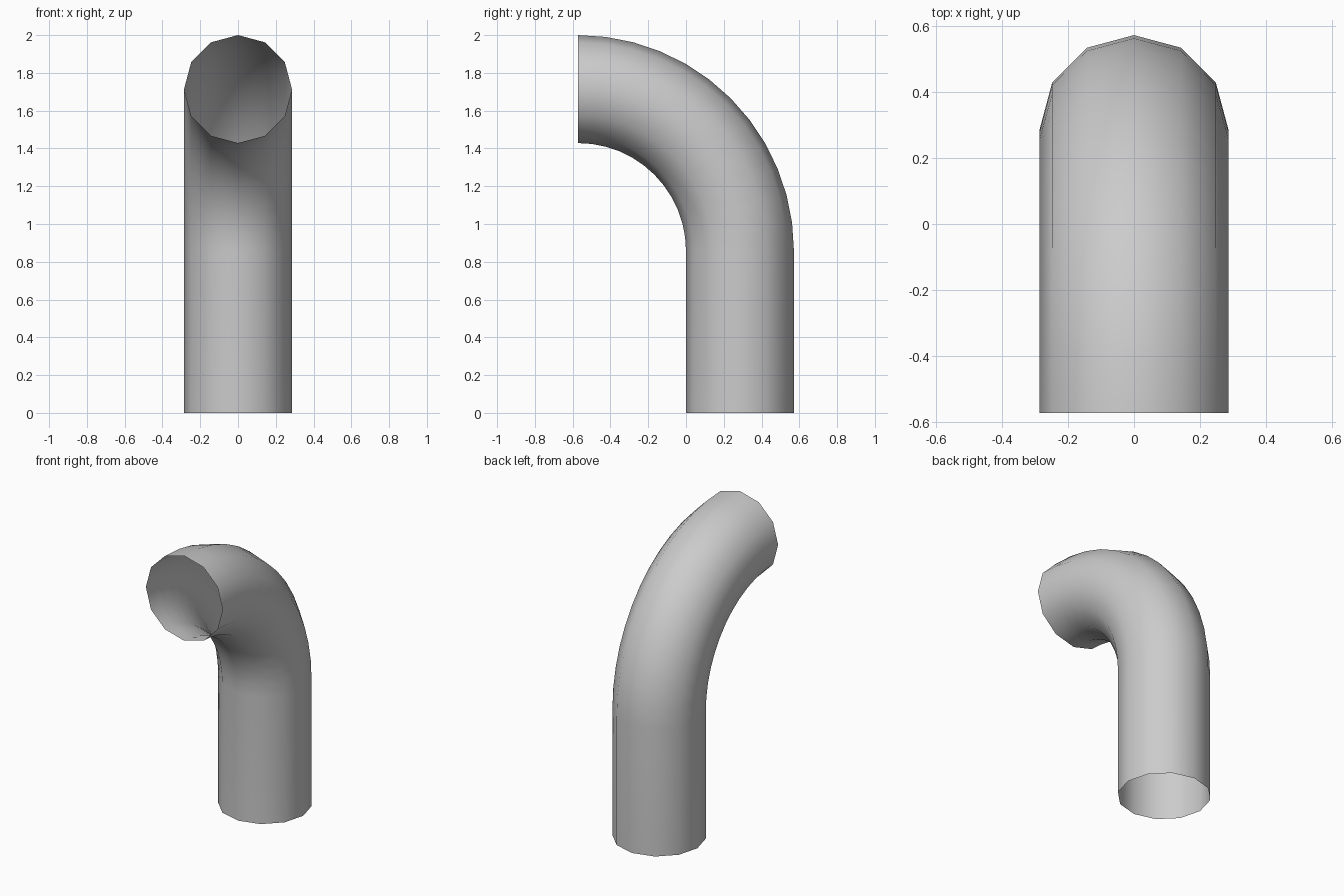
import bpy, bmesh
from math import sin, cos, pi

if "Cube" in bpy.data.objects:
    bpy.data.objects.remove(bpy.data.objects["Cube"])

R = 2 / 7          # tube radius
BEND = 6 / 7       # centreline bend radius
SIDES = 12
STEPS = 12         # segments in the quarter bend

# Centreline stations: (y, z, bend angle)
stations = [(R, 0.0, 0.0)]
for i in range(STEPS + 1):
    a = pi / 2 * i / STEPS
    stations.append((-2 * R + BEND * cos(a), BEND + BEND * sin(a), a))

# Open-ended bent pipe, swept ring by ring
bm = bmesh.new()
rings = []
for y, z, a in stations:
    ring = []
    for k in range(SIDES):
        t = 2 * pi * k / SIDES
        out = R * cos(t)
        ring.append(bm.verts.new((R * sin(t), y + out * cos(a), z + out * sin(a))))
    rings.append(ring)
for lower, upper in zip(rings, rings[1:]):
    for k in range(SIDES):
        n = (k + 1) % SIDES
        f = bm.faces.new((lower[k], upper[k], upper[n], lower[n]))
        f.smooth = True

# Make the faces point outwards
bm.normal_update()
first = bm.faces[:][0]
c = first.calc_center_median()
if first.normal.x * c.x + first.normal.y * (c.y - R) < 0:
    bmesh.ops.reverse_faces(bm, faces=bm.faces[:])

mesh = bpy.data.meshes.new("elbow_pipe")
bm.to_mesh(mesh)
bm.free()
pipe = bpy.data.objects.new("elbow_pipe", mesh)
bpy.context.collection.objects.link(pipe)
